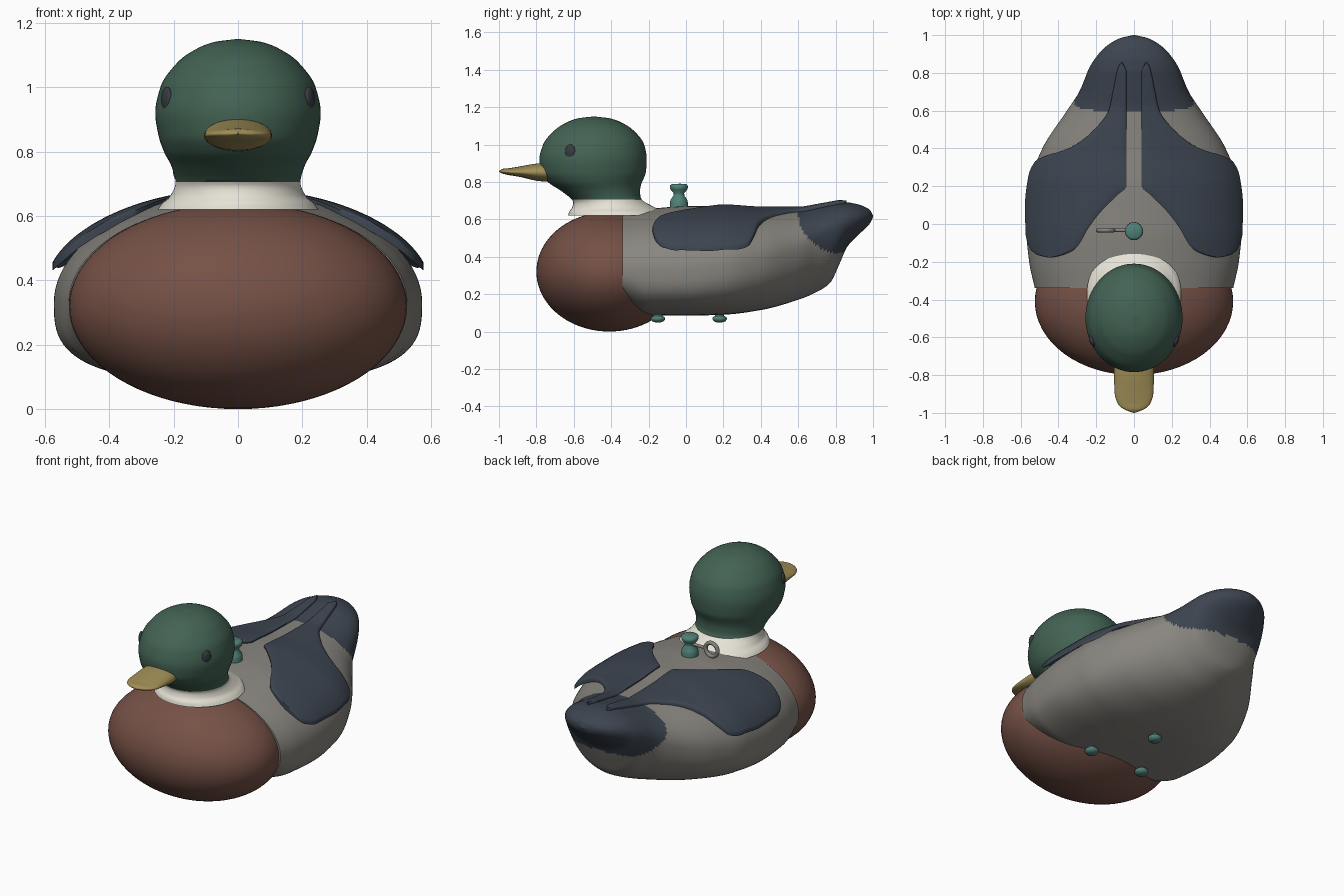
import bpy, bmesh, math
from mathutils import Matrix, Vector

cube = bpy.data.objects.get("Cube")
if cube:
    bpy.data.objects.remove(cube, do_unlink=True)


def material(name, r, g, b):
    m = bpy.data.materials.new(name)
    m.use_nodes = True
    m.diffuse_color = (r, g, b, 1)
    bsdf = m.node_tree.nodes["Principled BSDF"]
    bsdf.inputs["Base Color"].default_value = (r, g, b, 1)
    bsdf.inputs["Roughness"].default_value = 0.6
    return m


GREEN = material("head green", .056, .125, .088)
BROWN = material("chest brown", .18, .083, .061)
GREY = material("body grey", .25, .238, .215)
SLATE = material("wing slate", .046, .059, .08)
WHITE = material("collar white", .79, .76, .67)
YELLOW = material("bill yellow", .35, .27, .093)
TEAL = material("peg teal", .08, .22, .185)
DARK = material("eye dark", .04, .044, .056)


def curve(table, t):
    """Smooth interpolation without overshoot; first column is the key."""
    n = len(table)
    t = min(max(t, table[0][0]), table[-1][0])
    i = max(k for k in range(n - 1) if table[k][0] <= t)
    h = table[i + 1][0] - table[i][0]
    s = (t - table[i][0]) / h

    def slope(k, c):
        return (table[k + 1][c] - table[k][c]) / (table[k + 1][0] - table[k][0])

    def tangent(k, c):
        if k == 0 or k == n - 1:
            return slope(min(k, n - 2), c)
        a, b = slope(k - 1, c), slope(k, c)
        return 2 * a * b / (a + b) if a * b > 0 else 0

    out = []
    for c in range(1, len(table[0])):
        p, q = table[i][c], table[i + 1][c]
        a, b = tangent(i, c) * h, tangent(i + 1, c) * h
        out.append(p + s * (a + s * ((3 * (q - p) - 2 * a - b) + s * (2 * (p - q) + a + b))))
    return out


def finish(bm, name, mats, angle=40, rule=None):
    bmesh.ops.recalc_face_normals(bm, faces=bm.faces)
    if rule:
        for f in bm.faces:
            f.material_index = int(rule(f.calc_center_median()))
    me = bpy.data.meshes.new(name)
    bm.to_mesh(me)
    bm.free()
    for m in mats:
        me.materials.append(m)
    me.shade_smooth()
    me.set_sharp_from_angle(angle=math.radians(angle))
    ob = bpy.data.objects.new(name, me)
    bpy.context.collection.objects.link(ob)
    return ob


def loft(name, rings, mats, angle=40, rule=None):
    bm = bmesh.new()
    loops = [[bm.verts.new(p) for p in ring] for ring in rings]
    for a, b in zip(loops, loops[1:]):
        for j in range(len(a)):
            k = (j + 1) % len(a)
            bm.faces.new((a[j], a[k], b[k], b[j]))
    bm.faces.new(loops[0])
    bm.faces.new(loops[-1])
    return finish(bm, name, mats, angle, rule)


def ellipsoid(name, centre, radii, mat, turn=0):
    bm = bmesh.new()
    bmesh.ops.create_uvsphere(bm, u_segments=64, v_segments=40, radius=1)
    bm.transform(Matrix.Translation(centre) @ Matrix.Rotation(turn, 4, 'Z')
                 @ Matrix.Diagonal((*radii, 1)))
    return finish(bm, name, [mat])


def lathe(name, centre, profile, mat, sides=32):
    rings = [[(centre[0] + r * math.cos(a), centre[1] + r * math.sin(a), z)
              for a in (math.tau * i / sides for i in range(sides))] for r, z in profile]
    return loft(name, rings, [mat], 50)


def spread(lo, hi, n):
    """Stations that crowd together towards the upper, rounded end."""
    return [lo + (hi - lo) * math.sin(math.pi / 2 * i / n) for i in range(n + 1)]


def power(v, e):
    return math.copysign(abs(v) ** e, v)


# Body and tail: y, half width, bottom, widest height, top, lower squareness
BODY = [(-.34, .525, .13, .33, .638, 2.6), (-.2, .555, .088, .33, .655, 3),
        (0, .572, .085, .33, .67, 3), (.2, .557, .09, .35, .67, 2.8),
        (.4, .485, .115, .38, .658, 2.5), (.6, .355, .17, .44, .655, 2.2),
        (.7, .29, .212, .5, .67, 2), (.77, .26, .26, .54, .682, 2),
        (.82, .24, .36, .56, .69, 2), (.86, .217, .45, .58, .69, 2),
        (.92, .17, .515, .6, .68, 2), (.96, .12, .553, .61, .665, 2),
        (.985, .07, .58, .615, .648, 2), (1, .004, .612, .616, .62, 2)]


def body_ring(y, n=96):
    w, lo, mid, hi, e = curve(BODY, y)
    ring = []
    for i in range(n):
        c, s = math.cos(math.tau * i / n), math.sin(math.tau * i / n)
        p = 1 if s >= 0 else 2 / e
        ring.append((w * power(c, p), y, mid + ((hi - mid) if s > 0 else (mid - lo)) * power(s, p)))
    return ring


def is_tail(c):
    inside = ((c.y - .83) / .23) ** 2 + ((c.z - .64) / .22) ** 2 < 1
    return inside or (c.y > .83 and c.z > .42)


loft("body", [body_ring(y) for y in spread(-.34, 1, 140)], [GREY, SLATE], 50, is_tail)
ellipsoid("chest", (0, -.41, .32), (.525, .39, .32), BROWN)

# Head and collar: z, centre y, half width, half length
HEAD = [(.62, -.37, .25, .26), (.64, -.375, .235, .25), (.66, -.385, .212, .225),
        (.705, -.4225, .194, .187), (.75, -.455, .205, .21), (.8, -.487, .23, .252),
        (.85, -.495, .247, .28), (.92, -.497, .257, .287), (1, -.494, .241, .27),
        (1.08, -.492, .185, .206), (1.12, -.492, .127, .142), (1.14, -.492, .075, .084),
        (1.15, -.492, .003, .003)]


def head_ring(z, n=72):
    cy, rx, ry = curve(HEAD, z)
    return [(rx * math.cos(a), cy + ry * math.sin(a), z)
            for a in (math.tau * i / n for i in range(n))]


loft("collar", [head_ring(.62 + .085 * i / 12) for i in range(13)], [WHITE], 50)
loft("head", [head_ring(z) for z in spread(.705, 1.15, 60)], [GREEN], 50)

# Bill: distance forward, half width, centre height, upper and lower thickness
BILL = [(.7, .1, .85, .055, .05), (.78, .106, .85, .05, .046), (.9, .102, .851, .03, .022),
        (.95, .086, .853, .02, .016), (.98, .055, .855, .015, .011), (1, .003, .856, .002, .002)]
bill = []
for d in spread(.7, 1, 40):
    w, z, up, down = curve(BILL, d)
    bill.append([(w * math.cos(a), -d, z + (up if math.sin(a) > 0 else down) * math.sin(a))
                 for a in (math.tau * i / 40 for i in range(40))])
loft("bill", bill, [YELLOW], 50)

# Wings: y against the inner and outer edge, draped over the back
INNER = [(-.178, .44), (-.165, .38), (-.13, .31), (-.02, .24), (.06, .18), (.15, .09),
         (.2, .04), (.8, .04), (.858, .062)]
OUTER = [(-.178, .45), (-.165, .51), (-.13, .55), (-.05, .574), (.1, .577), (.25, .56),
         (.33, .525), (.365, .46), (.385, .385), (.42, .31), (.5, .21), (.6, .135),
         (.7, .112), (.8, .092), (.84, .08), (.858, .064)]


def wing_ring(y, side, n=24):
    a, b = curve(INNER, y)[0], curve(OUTER, y)[0]
    w, lo, mid, hi, e = curve(BODY, y)
    top, under = [], []
    for i in range(n + 1):
        u = math.sin(math.pi / 2 * (2 * i / n - 1))
        x = (a + b) / 2 + u * (b - a) / 2
        z = mid + (hi + .015 - mid) * math.sqrt(max(0, 1 - (x / (w + .05)) ** 2))
        top.append((side * x, y, z - .008 * u ** 8))
        under.append((side * x, y, z - .03))
    return top + under[::-1]


for label, side in (("left", 1), ("right", -1)):
    loft(label + "_wing", [wing_ring(-.178 + 1.036 * i / 130, side) for i in range(131)],
         [SLATE], 50)
    ellipsoid(label + "_eye", (side * .221, -.62, .963), (.014, .03, .038), DARK, -side * .42)

# Knob on the back
lathe("back_knob", (0, -.038), [(.048, .64), (.048, .69), (.044, .705), (.03, .725), (.028, .74),
                                (.044, .758), (.048, .77), (.047, .782), (.036, .79)], TEAL)

# Ring with its stem beside the knob
bm = bmesh.new()
bmesh.ops.create_cone(bm, cap_ends=True, segments=16, radius1=.009, radius2=.009, depth=.1,
                      matrix=Matrix.Translation((-.055, -.033, .74)) @ Matrix.Rotation(math.pi / 2, 4, 'Y'))
finish(bm, "ring_stem", [GREY])
bpy.ops.mesh.primitive_torus_add(location=(-.15, -.033, .74), rotation=(math.pi / 2, 0, 0),
                                 major_radius=.04, minor_radius=.012,
                                 major_segments=40, minor_segments=14)
ring = bpy.context.object
ring.name = "pull_ring"
ring.data.materials.append(GREY)
ring.data.shade_smooth()

# Pegs under the body
for label, x, y in (("front_left", .18, -.15), ("front_right", -.18, -.15), ("rear", 0, .18)):
    lathe(label + "_peg", (x, y), [(.014, .049), (.03, .054), (.039, .066), (.037, .076),
                                   (.024, .084), (.02, .14)], TEAL)
